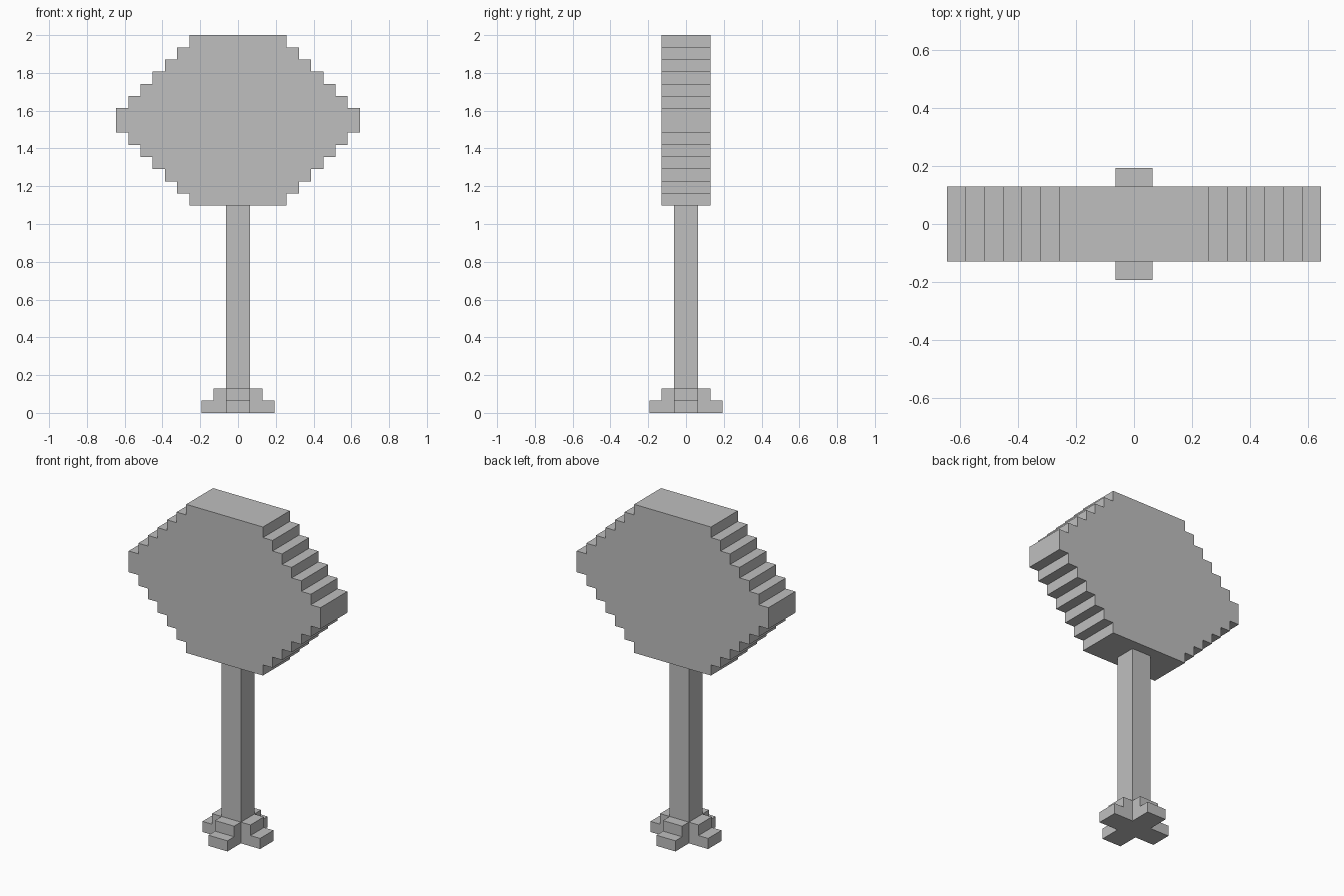
import bpy, bmesh, math
from mathutils import Matrix, Vector

U = 2 / 31  # edge of one block

cube = bpy.data.objects.get("Cube")
if cube:
    bpy.data.objects.remove(cube, do_unlink=True)

grey = bpy.data.materials.new("plain grey")
grey.use_nodes = True
colour = (0.52, 0.52, 0.52, 1)
grey.diffuse_color = colour
grey.node_tree.nodes["Principled BSDF"].inputs["Base Color"].default_value = colour


def extrude_profile(name, profile, half_depth, angle=0):
    """Extrude an x-z outline (in blocks) along y, then turn it about z."""
    bm = bmesh.new()
    face = bm.faces.new([bm.verts.new((x * U, -half_depth * U, z * U)) for x, z in profile])
    out = bmesh.ops.extrude_face_region(bm, geom=[face])
    moved = [v for v in out["geom"] if isinstance(v, bmesh.types.BMVert)]
    bmesh.ops.translate(bm, verts=moved, vec=Vector((0, 2 * half_depth * U, 0)))
    bmesh.ops.rotate(bm, verts=bm.verts, cent=(0, 0, 0), matrix=Matrix.Rotation(angle, 3, "Z"))
    bmesh.ops.recalc_face_normals(bm, faces=bm.faces)
    mesh = bpy.data.meshes.new(name)
    bm.to_mesh(mesh)
    bm.free()
    mesh.materials.append(grey)
    obj = bpy.data.objects.new(name, mesh)
    bpy.context.collection.objects.link(obj)
    return obj


# Stepped head: the half width grows by one block per layer, then shrinks again
HEAD_BOTTOM = 17
half_widths = [4, 5, 6, 7, 8, 9, 10, 10, 9, 8, 7, 6, 5, 4]
right_side = []
for layer, width in enumerate(half_widths):
    for z in (HEAD_BOTTOM + layer, HEAD_BOTTOM + layer + 1):
        # The two widest layers share one straight edge
        if (width, z) != (10, HEAD_BOTTOM + 7):
            right_side.append((width, z))
left_side = [(-x, z) for x, z in reversed(right_side)]
extrude_profile("head", right_side + left_side, 2)

# Square post
extrude_profile("post", [(-1, 0), (1, 0), (1, HEAD_BOTTOM), (-1, HEAD_BOTTOM)], 1)

# Four stepped feet in a cross
step = [(1, 0), (3, 0), (3, 1), (2, 1), (2, 2), (1, 2)]
for i, side in enumerate(("left", "back", "right", "front")):
    extrude_profile(side + "_foot", step, 1, i * math.pi / 2)
